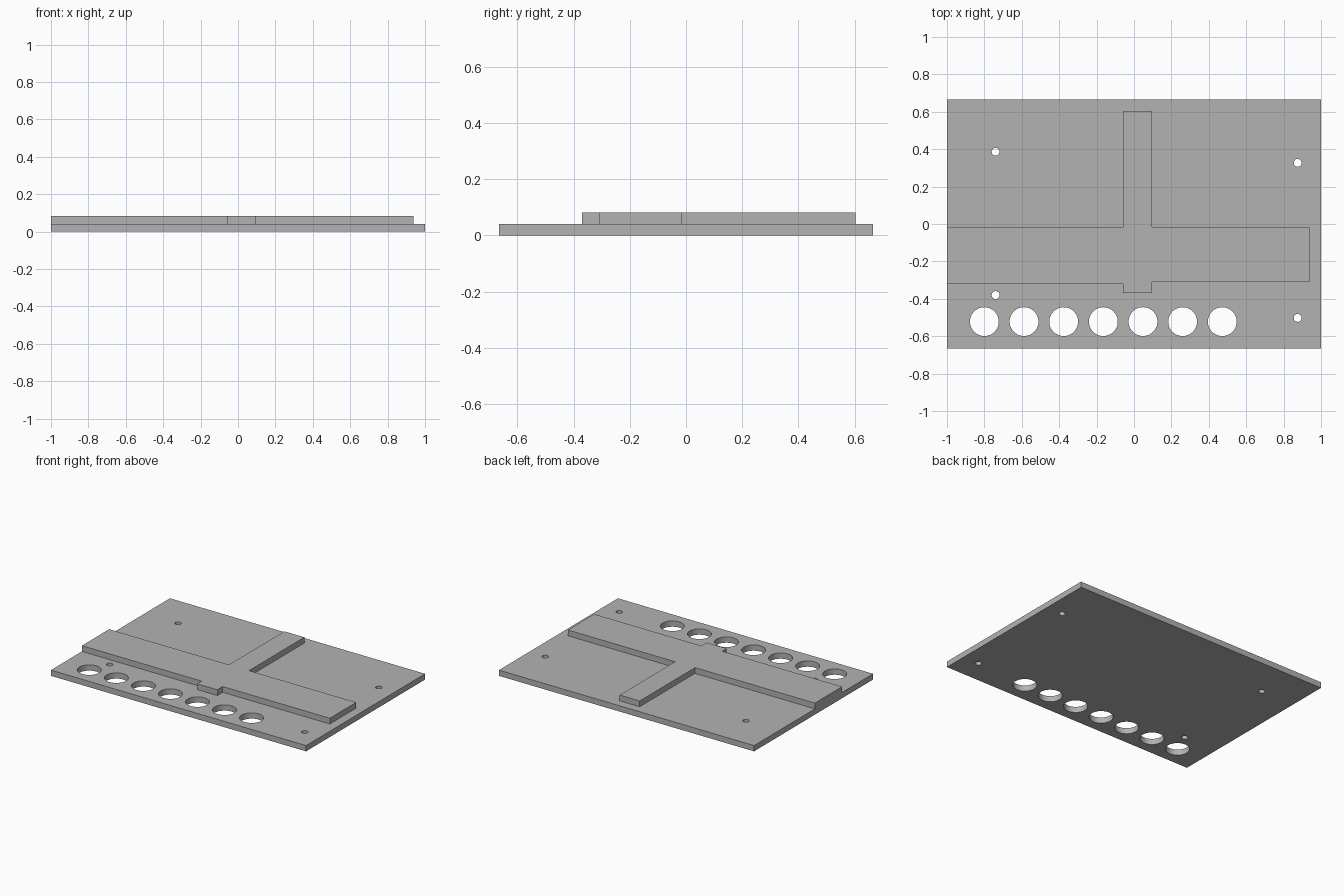
import bpy
import bmesh

PLATE_TOP = 0.041
RAISED_TOP = 0.082

if "Cube" in bpy.data.objects:
    bpy.data.objects.remove(bpy.data.objects["Cube"], do_unlink=True)

grey = bpy.data.materials.new("light grey")
grey.use_nodes = True
colour = (0.45, 0.45, 0.45, 1)
grey.diffuse_color = colour
grey.node_tree.nodes["Principled BSDF"].inputs["Base Color"].default_value = colour


def extrude_outline(name, points, bottom, top):
    """Solid made from a flat outline raised between two heights."""
    bm = bmesh.new()
    face = bm.faces.new([bm.verts.new((x, y, bottom)) for x, y in points])
    raised = bmesh.ops.extrude_face_region(bm, geom=[face])["geom"]
    verts = [v for v in raised if isinstance(v, bmesh.types.BMVert)]
    bmesh.ops.translate(bm, verts=verts, vec=(0, 0, top - bottom))
    bmesh.ops.recalc_face_normals(bm, faces=bm.faces)
    mesh = bpy.data.meshes.new(name)
    bm.to_mesh(mesh)
    bm.free()
    mesh.materials.append(grey)
    obj = bpy.data.objects.new(name, mesh)
    bpy.context.collection.objects.link(obj)
    return obj


def drill(target, x, y, radius):
    """Cut one round hole through the target."""
    bpy.ops.mesh.primitive_cylinder_add(vertices=48, radius=radius, depth=0.3,
                                        location=(x, y, 0))
    cutter = bpy.context.object
    cutter.data.materials.append(grey)
    cut = target.modifiers.new("hole", "BOOLEAN")
    cut.operation = "DIFFERENCE"
    cut.solver = "EXACT"
    cut.object = cutter
    bpy.context.view_layer.objects.active = target
    bpy.ops.object.modifier_apply(modifier=cut.name)
    bpy.data.objects.remove(cutter, do_unlink=True)


# Base plate
plate = extrude_outline("base_plate", [(-1, -0.666), (1, -0.666), (1, 0.666), (-1, 0.666)],
                        0, PLATE_TOP)

# Row of large holes along the front edge
for i in range(7):
    drill(plate, -0.8 + i * 0.212, -0.522, 0.077)

# Four small mounting holes
for x, y in [(-0.74, 0.386), (0.875, 0.327), (-0.74, -0.38), (0.875, -0.502)]:
    drill(plate, x, y, 0.021)

bpy.ops.object.select_all(action="DESELECT")
plate.select_set(True)
bpy.context.view_layer.objects.active = plate
bpy.ops.object.shade_smooth_by_angle()

# Raised cross: a wide bar with a long arm to the back and a short tab in front
left, right = -0.06, 0.097
back = -0.015
cross = [
    (-1, -0.32), (left, -0.32), (left, -0.37), (right, -0.37),
    (right, -0.31), (0.937, -0.31), (0.937, back), (right, back),
    (right, 0.604), (left, 0.604), (left, back), (-1, back),
]
extrude_outline("raised_cross", cross, PLATE_TOP, RAISED_TOP)
